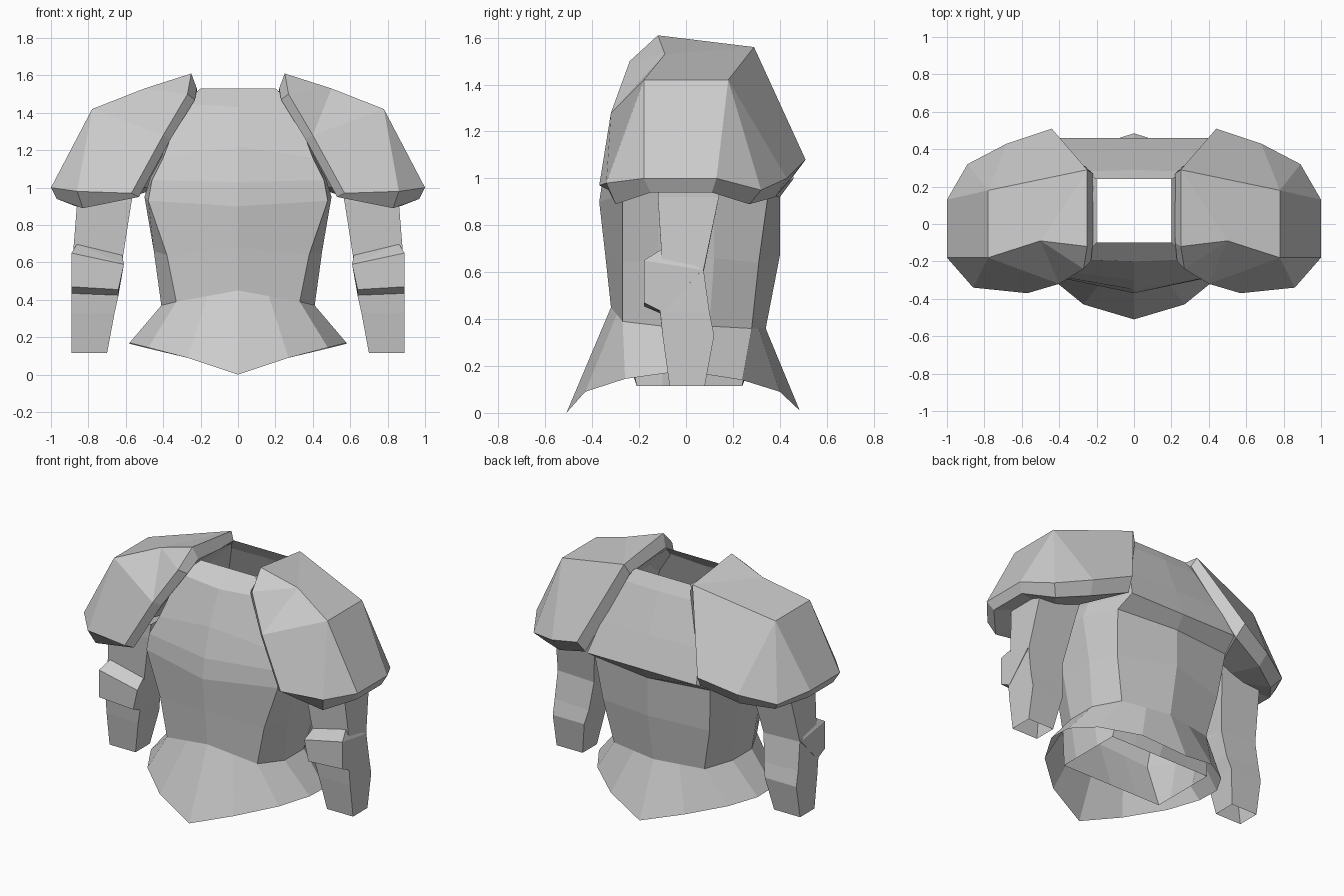
import bpy, bmesh


def make(name, verts, faces, mirror=False, hull=False):
    bm = bmesh.new()
    vs = [bm.verts.new(v) for v in verts]
    if hull:
        bmesh.ops.convex_hull(bm, input=vs)
    for f in faces:
        bm.faces.new([vs[i] for i in f])
    bmesh.ops.recalc_face_normals(bm, faces=bm.faces)
    me = bpy.data.meshes.new(name)
    bm.to_mesh(me)
    bm.free()
    ob = bpy.data.objects.new(name, me)
    bpy.context.collection.objects.link(ob)
    if mirror:
        ob.modifiers.new("Mirror", 'MIRROR').use_axis[0] = True
    return ob


def loft(name, rings, mirror=False):
    n = len(rings[0])
    faces = [(r * n + i, r * n + (i + 1) % n, (r + 1) * n + (i + 1) % n, (r + 1) * n + i)
             for r in range(len(rings) - 1) for i in range(n)]
    return make(name, [v for ring in rings for v in ring], faces, mirror)


def full(half):
    """Half ring, front centre to back centre, completed on the -x side."""
    return half + [(-x, y, z) for x, y, z in half[-2:0:-1]]


# Torso shell, open at neck and waist
torso = [
    [(0, -.32, .45), (.33, -.27, .39), (.41, -.1, .37), (.41, .1, .37), (.33, .28, .36), (0, .34, .36)],
    [(0, -.345, .68), (.38, -.27, .64), (.45, -.12, .66), (.45, .12, .66), (.39, .31, .64), (0, .40, .67)],
    [(0, -.37, .90), (.48, -.27, .93), (.50, -.12, .95), (.50, .12, .95), (.42, .35, .93), (0, .40, .92)],
    [(0, -.35, 1.03), (.46, -.27, 1.04), (.47, -.12, 1.05), (.46, .12, 1.05), (.40, .46, 1.0), (0, .46, 1.0)],
    [(0, -.30, 1.22), (.40, -.25, 1.16), (.41, -.15, 1.16), (.40, .12, 1.16), (.35, .38, 1.2), (0, .39, 1.2)],
    [(0, -.20, 1.43), (.29, -.19, 1.45), (.30, -.05, 1.45), (.30, .15, 1.45), (.27, .28, 1.45), (0, .29, 1.45)],
    [(0, -.10, 1.53), (.20, -.10, 1.53), (.20, 0, 1.53), (.20, .15, 1.53), (.20, .24, 1.53), (0, .24, 1.53)],
]
loft("torso", [full(r) for r in torso])

# Flared skirt around an open inner tube: hem, waist, tube bottom
skirt = [
    [(0, -.51, 0), (.27, -.43, .09), (.48, -.26, .145), (.58, -.08, .17),
     (.58, .08, .165), (.48, .24, .14), (.27, .40, .09), (0, .485, .01)],
    [(0, -.32, .45), (.165, -.295, .42), (.33, -.27, .39), (.41, -.1, .37),
     (.41, .1, .37), (.33, .28, .36), (.165, .31, .36), (0, .34, .36)],
    [(0, -.21, .115), (.2, -.21, .115), (.37, -.21, .115), (.37, -.1, .115),
     (.37, .1, .115), (.37, .24, .115), (.2, .24, .115), (0, .24, .115)],
]
loft("skirt", [full(r) for r in skirt])

# Shoulder pads: faceted shell, bevelled rim and an underside closing in on the arm
outer = [(.57, -.37, .97), (.40, -.32, 1.28), (.27, -.24, 1.50), (.25, -.12, 1.61), (.25, .29, 1.56),
         (.44, .51, 1.08), (.50, -.09, 1.53), (.78, -.18, 1.42), (.78, .18, 1.42), (.68, .43, 1.0),
         (.89, .32, .95), (1, .13, 1.0), (1, -.18, 1.0), (.86, -.34, .98)]
lip = [(.53, -.33, .95), (.36, -.28, 1.26), (.23, -.20, 1.47), (.22, -.10, 1.53), (.22, .27, 1.50),
       (.42, .45, 1.0), (.66, .38, .92), (.84, .27, .89), (.97, .11, .94), (.97, -.15, .94),
       (.83, -.30, .89)]
arm_centre = [(.62, 0, 1.0)]
faces = [(3, 2, 6), (2, 1, 6), (1, 7, 6), (1, 0, 13, 7), (3, 6, 4), (6, 7, 8, 4),
         (7, 13, 12), (7, 12, 11, 8), (8, 11, 10), (8, 10, 9), (4, 8, 9, 5)]
rim = [0, 1, 2, 3, 4, 5, 9, 10, 11, 12, 13]
for i in range(11):
    j = (i + 1) % 11
    faces += [(rim[i], rim[j], 14 + j, 14 + i), (14 + i, 14 + j, 25)]
make("shoulder_pads", outer + lip + arm_centre, faces, mirror=True)

# Arms: open four-sided tubes (inner x, outer x, front y, back y, inner z, outer z)
sections = [(.55, .86, -.12, .16, 1.02, 1.02), (.57, .86, -.12, .14, .92, .92),
            (.62, .885, -.10, .075, .60, .61), (.64, .89, -.11, .10, .42, .43),
            (.66, .89, -.10, .12, .33, .33), (.70, .89, -.07, .08, .115, .115)]
loft("arms", [[(xi, f, zi), (xo, f, zo), (xo, b, zo), (xi, b, zi)]
              for xi, xo, f, b, zi, zo in sections], mirror=True)

# Wedge-shaped elbow guards
guard = [(.62, -.10, .64), (.86, -.10, .70), (.61, -.18, .59), (.89, -.18, .65), (.64, -.18, .455),
         (.89, -.18, .47), (.64, -.10, .42), (.89, -.10, .43), (.62, .07, .60), (.89, .07, .61)]
make("elbow_guards", guard, [], mirror=True, hull=True)
